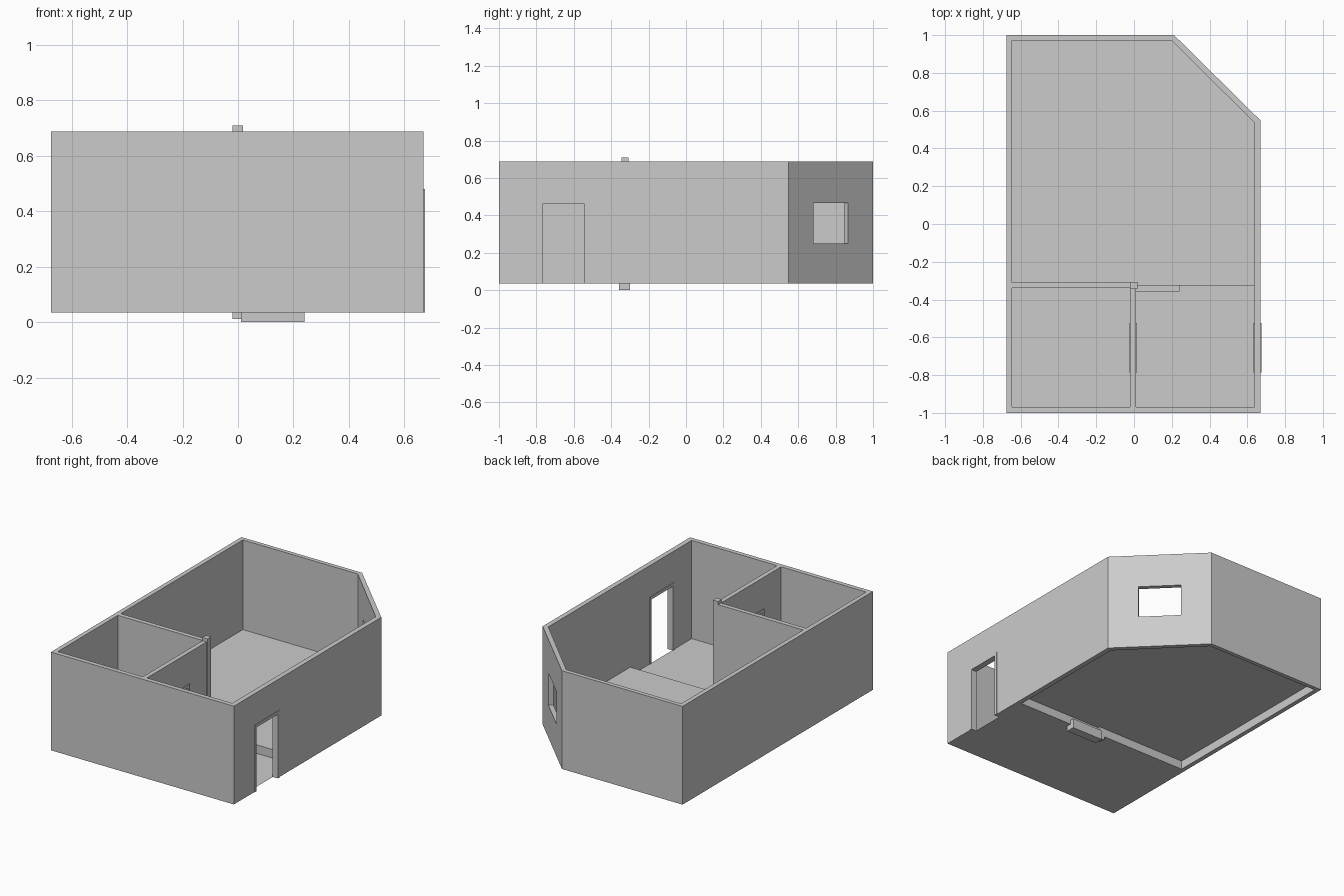
import bpy, bmesh
from mathutils import Matrix, Vector
from math import atan2

if "Cube" in bpy.data.objects:
    bpy.data.objects.remove(bpy.data.objects["Cube"], do_unlink=True)

grey = bpy.data.materials.new("plaster_grey")
grey.use_nodes = True
grey.diffuse_color = (0.6, 0.6, 0.6, 1)
grey.node_tree.nodes["Principled BSDF"].inputs["Base Color"].default_value = (0.6, 0.6, 0.6, 1)

BASE, TOP, STEP_Z, STEP_Y = 0.035, 0.688, 0.092, -0.325
OUTER = [(-0.675, -1), (0.67, -1), (0.67, 0.548), (0.212, 1), (-0.675, 1)]
INNER = [(-0.645, -0.97), (0.637, -0.97), (0.637, 0.536), (0.2, 0.972), (-0.645, 0.972)]


def finish(bm, name):
    bmesh.ops.recalc_face_normals(bm, faces=bm.faces)
    mesh = bpy.data.meshes.new(name)
    bm.to_mesh(mesh)
    bm.free()
    mesh.materials.append(grey)
    obj = bpy.data.objects.new(name, mesh)
    bpy.context.collection.objects.link(obj)
    return obj


def prism(name, outline, z0, z1):
    bm = bmesh.new()
    face = bm.faces.new([bm.verts.new((x, y, z0)) for x, y in outline])
    top = bmesh.ops.extrude_face_region(bm, geom=[face])["geom"]
    bmesh.ops.translate(bm, vec=(0, 0, z1 - z0),
                        verts=[v for v in top if isinstance(v, bmesh.types.BMVert)])
    return finish(bm, name)


def box(name, x, y, z, turn=0.0):
    low, high = Vector((x[0], y[0], z[0])), Vector((x[1], y[1], z[1]))
    bm = bmesh.new()
    bmesh.ops.create_cube(bm, size=1, matrix=Matrix.Translation((low + high) / 2)
                          @ Matrix.Rotation(turn, 4, "Z")
                          @ Matrix.Diagonal((*(high - low), 1)))
    return finish(bm, name)


def cut(obj, cutter):
    mod = obj.modifiers.new("cut", "BOOLEAN")
    mod.operation, mod.solver, mod.object = "DIFFERENCE", "EXACT", cutter
    bpy.context.view_layer.objects.active = obj
    bpy.ops.object.modifier_apply(modifier=mod.name)
    bpy.data.objects.remove(cutter, do_unlink=True)


# Outer walls with a slanted corner
walls = prism("outer_walls", OUTER, BASE, TOP)
cut(walls, prism("room_cutter", INNER, BASE - 0.1, TOP + 0.1))

# Square window in the middle of the slanted wall
a, b = Vector(OUTER[2]), Vector(OUTER[3])
mid, slope = (a + b) / 2, atan2(b.y - a.y, b.x - a.x)
cut(walls, box("window_cutter", (mid.x - 0.132, mid.x + 0.132),
               (mid.y - 0.1, mid.y + 0.1), (0.25, 0.465), slope))

# Partition walls
side_partition = box("side_partition", (-0.02, 0.01), (-0.97, -0.34), (BASE, TOP))
box("cross_partition", (-0.645, -0.02), (-0.34, -0.31), (BASE, TOP))

# Doorways, each with a thin frame standing just proud of its wall
DOOR_Y, DOOR_TOP, JAMB = (-0.786, -0.524), 0.48, 0.02
for name, wall, x0, x1 in (("entrance", walls, 0.633, 0.674),
                           ("inner", side_partition, -0.025, 0.015)):
    cut(wall, box("door_cutter", (x0 - 0.02, x1 + 0.02), DOOR_Y, (BASE - 0.05, DOOR_TOP)))
    frame = box(name + "_door_frame", (x0, x1), DOOR_Y, (BASE, DOOR_TOP))
    cut(frame, box("opening_cutter", (x0 - 0.02, x1 + 0.02),
                   (DOOR_Y[0] + JAMB, DOOR_Y[1] - JAMB), (BASE - 0.05, DOOR_TOP - JAMB)))

# Floor sheet, raised behind the partition by one riser
bm = bmesh.new()
low = [(INNER[0][0], INNER[0][1], BASE), (INNER[1][0], INNER[1][1], BASE),
       (INNER[1][0], STEP_Y, BASE), (INNER[0][0], STEP_Y, BASE)]
front = [bm.verts.new(p) for p in low]
right, left = [bm.verts.new((v.co.x, STEP_Y, STEP_Z)) for v in front[2:]]
back = [bm.verts.new((x, y, STEP_Z)) for x, y in INNER[2:]]
bm.faces.new(front)
bm.faces.new([front[3], front[2], right, left])
bm.faces.new([left, right] + back)
finish(bm, "floor")

# Corner post and the step up to the raised floor
box("corner_post", (-0.02, 0.018), (-0.345, -0.308), (0.012, 0.71))
box("step", (0.01, 0.24), (-0.358, -0.3), (0, 0.064))
